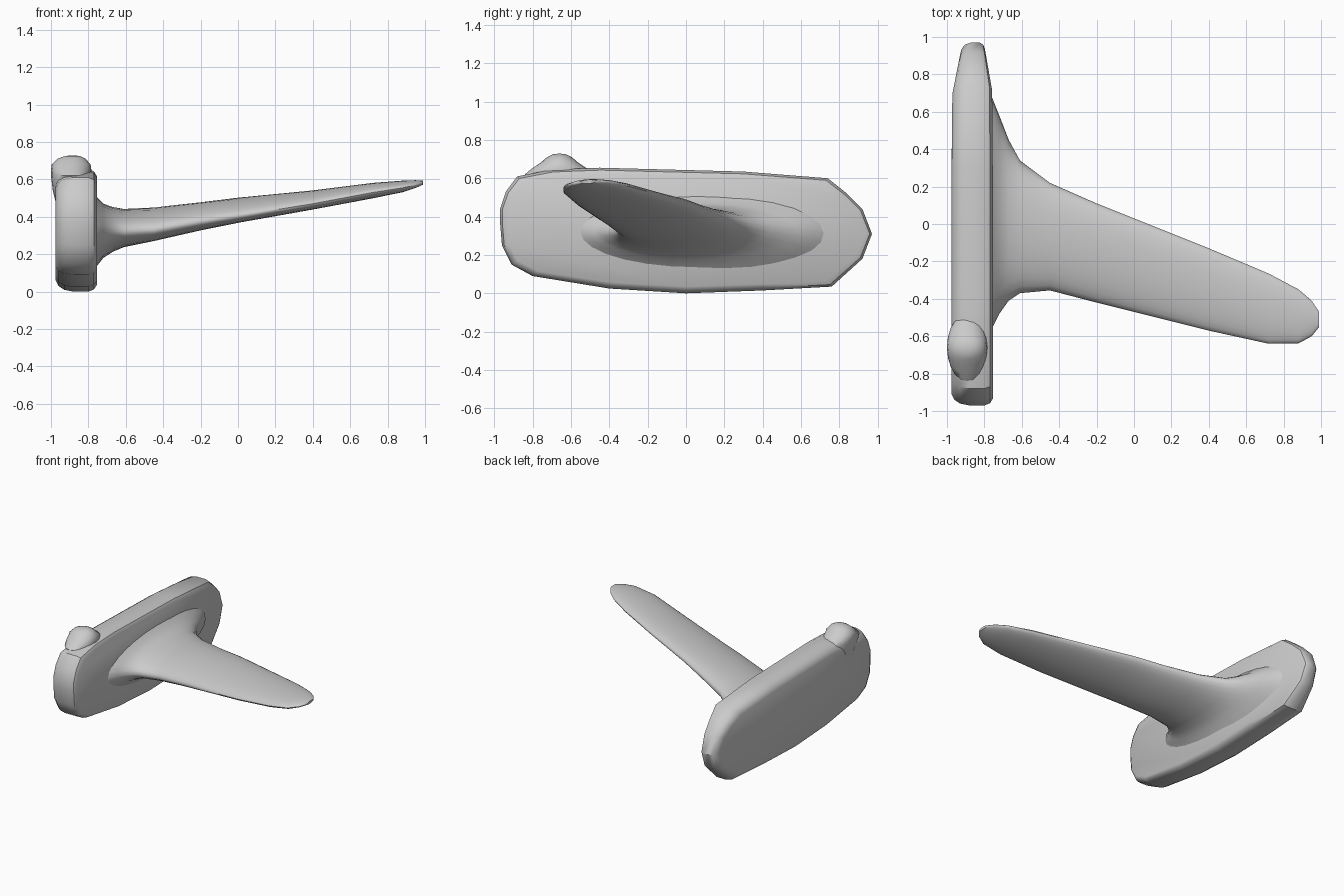
import bpy, bmesh, math

cube = bpy.data.objects.get("Cube")
if cube:
    bpy.data.objects.remove(cube, do_unlink=True)

grey = bpy.data.materials.new("plain grey")
grey.use_nodes = True
grey.diffuse_color = (0.6, 0.6, 0.6, 1)
bsdf = grey.node_tree.nodes["Principled BSDF"]
bsdf.inputs["Base Color"].default_value = (0.6, 0.6, 0.6, 1)
bsdf.inputs["Roughness"].default_value = 0.8


def loft(name, rings, angle):
    """Skin a closed solid over rings that share a point count."""
    bm = bmesh.new()
    loops = [[bm.verts.new(p) for p in ring] for ring in rings]
    n = len(loops[0])
    for a, b in zip(loops, loops[1:]):
        for i in range(n):
            j = (i + 1) % n
            bm.faces.new((a[i], a[j], b[j], b[i]))
    bm.faces.new(loops[0])
    bm.faces.new(loops[-1])
    bmesh.ops.recalc_face_normals(bm, faces=bm.faces)
    mesh = bpy.data.meshes.new(name)
    bm.to_mesh(mesh)
    bm.free()
    mesh.materials.append(grey)
    obj = bpy.data.objects.new(name, mesh)
    bpy.context.collection.objects.link(obj)
    bpy.ops.object.select_all(action='DESELECT')
    obj.select_set(True)
    bpy.context.view_layer.objects.active = obj
    bpy.ops.object.shade_smooth_by_angle(angle=math.radians(angle))
    return obj


# Upright slab: a rounded side outline (y, z) swept through its thickness
outline = [(-0.97, 0.37), (-0.97, 0.44), (-0.94, 0.53), (-0.88, 0.61),
           (-0.7, 0.645), (-0.45, 0.655), (0.3, 0.635), (0.74, 0.60),
           (0.84, 0.52), (0.92, 0.44), (0.97, 0.31), (0.92, 0.18),
           (0.76, 0.035), (0.4, 0.015), (0.0, 0.0), (-0.4, 0.025),
           (-0.8, 0.09), (-0.91, 0.15), (-0.96, 0.25)]


def slab_ring(x, inset):
    ring = []
    for y, z in outline:
        # the rear end tapers towards its nose
        taper = 1 - 0.4 * max(0, (y - 0.72) / 0.25)
        ring.append((-0.86 + (x + 0.86) * taper,
                     y * (1 - inset / 0.97),
                     0.32 + (z - 0.32) * (1 - inset / 0.32)))
    return ring


slab_profile = [(-0.975, 0.06), (-0.96, 0.03), (-0.93, 0.01), (-0.88, 0),
                (-0.80, 0), (-0.77, 0.012), (-0.755, 0.035)]
loft("slab", [slab_ring(x, i) for x, i in slab_profile], 35)

# Swept blade: x, leading y, trailing y, leading z, trailing z, half thickness
stations = [(-0.80, -0.60, 0.74, 0.32, 0.31, 0.23),
            (-0.76, -0.56, 0.68, 0.32, 0.32, 0.19),
            (-0.72, -0.48, 0.58, 0.32, 0.33, 0.145),
            (-0.67, -0.41, 0.45, 0.32, 0.345, 0.12),
            (-0.61, -0.37, 0.34, 0.32, 0.36, 0.10),
            (-0.45, -0.355, 0.22, 0.33, 0.39, 0.085),
            (-0.20, -0.42, 0.11, 0.375, 0.43, 0.07),
            (0.0, -0.47, 0.03, 0.405, 0.465, 0.06),
            (0.4, -0.57, -0.13, 0.47, 0.51, 0.047),
            (0.72, -0.64, -0.265, 0.53, 0.55, 0.04),
            (0.88, -0.638, -0.35, 0.555, 0.57, 0.03),
            (0.95, -0.60, -0.41, 0.57, 0.58, 0.02),
            (0.99, -0.55, -0.47, 0.58, 0.585, 0.01)]


def blade_ring(x, y0, y1, z0, z1, t):
    ring = []
    for k in range(28):
        a = math.tau * k / 28
        u = (1 + math.cos(a)) / 2
        ring.append((x, y0 + (y1 - y0) * u,
                     z0 + (z1 - z0) * u + t * math.sin(a)))
    return ring


loft("blade", [blade_ring(*s) for s in stations], 50)

# Bell-shaped knob on the top edge: z, centre x, radius x, radius y
knob = [(0.42, -0.89, 0.07, 0.07), (0.54, -0.89, 0.10, 0.12),
        (0.62, -0.892, 0.108, 0.18), (0.65, -0.892, 0.108, 0.145),
        (0.68, -0.892, 0.104, 0.10), (0.71, -0.89, 0.075, 0.065),
        (0.725, -0.885, 0.04, 0.035), (0.728, -0.885, 0.012, 0.01)]
loft("top_knob", [[(cx + rx * math.cos(math.tau * k / 20),
                    -0.66 + ry * math.sin(math.tau * k / 20), z)
                   for k in range(20)] for z, cx, rx, ry in knob], 60)
